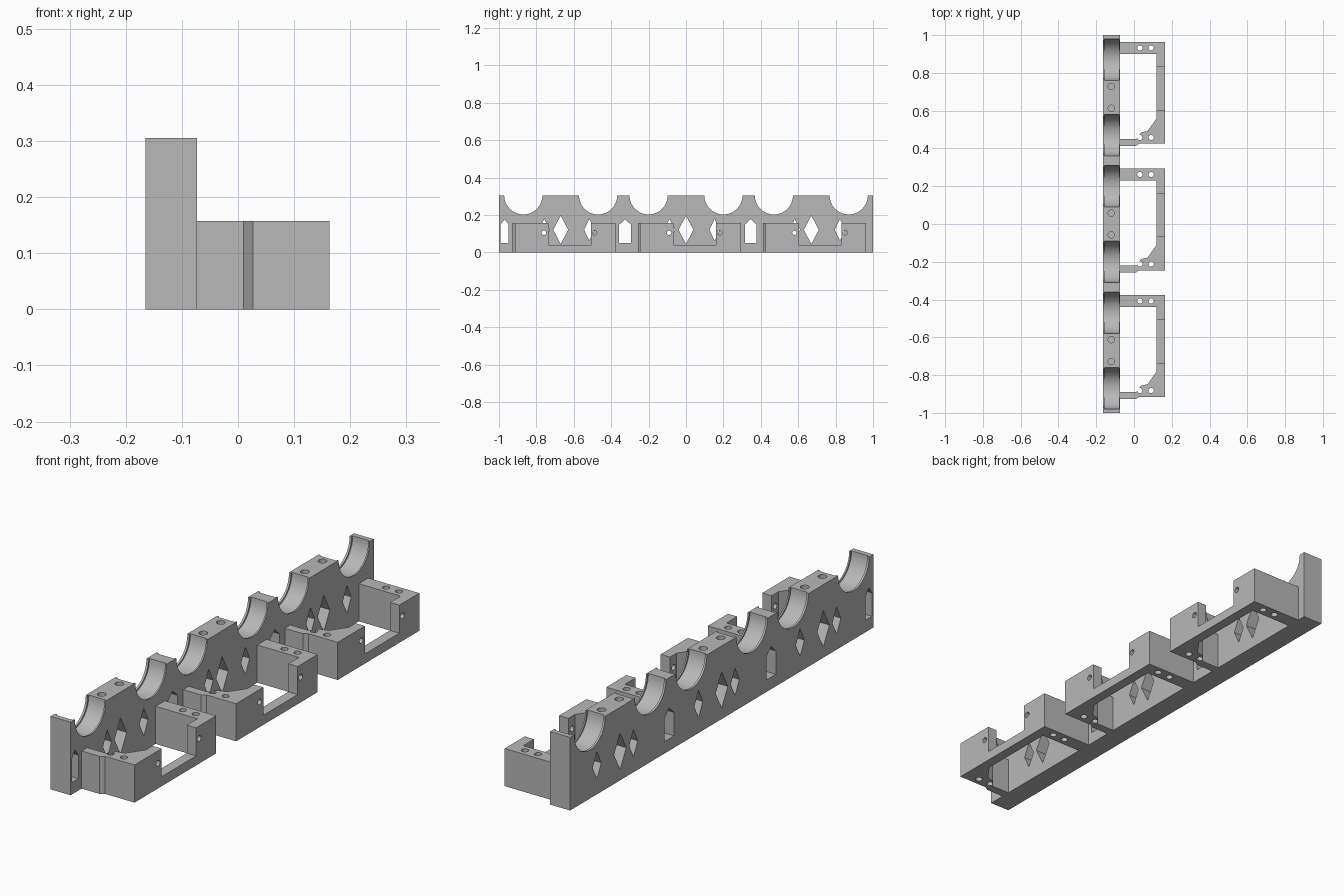
import bpy, bmesh, math
from mathutils import Vector

if "Cube" in bpy.data.objects:
    bpy.data.objects.remove(bpy.data.objects["Cube"], do_unlink=True)

grey = bpy.data.materials.new("plain_grey")
grey.use_nodes = True
grey.diffuse_color = (0.48, 0.48, 0.48, 1)
grey.node_tree.nodes["Principled BSDF"].inputs["Base Color"].default_value = (0.48, 0.48, 0.48, 1)

BAYS = (-0.67, 0, 0.67)
RAIL_L, RAIL_R, RAIL_H = -0.165, -0.073, 0.305
HOLE_X = -0.12
BRACKET_H = 0.157


def prism(bm, outline, axis, start, end):
    """Extrude a 2D outline along x (outline is y,z) or z (outline is x,y)."""
    place = (lambda a, b: (start, a, b)) if axis == "x" else (lambda a, b: (a, b, start))
    face = bm.faces.new([bm.verts.new(place(a, b)) for a, b in outline])
    step = Vector((1, 0, 0)) if axis == "x" else Vector((0, 0, 1))
    new = bmesh.ops.extrude_face_region(bm, geom=[face])["geom"]
    bmesh.ops.translate(bm, vec=step * (end - start),
                        verts=[v for v in new if isinstance(v, bmesh.types.BMVert)])


def circle(a, b, r, n=32):
    return [(a + r * math.cos(2 * math.pi * i / n), b + r * math.sin(2 * math.pi * i / n))
            for i in range(n)]


def box(a0, a1, b0, b1):
    return [(a0, b0), (a1, b0), (a1, b1), (a0, b1)]


def diamond(a, b, w, h):
    return [(a - w, b), (a, b - h), (a + w, b), (a, b + h)]


def slot(a, w):
    return [(a - w, 0.05), (a + w, 0.05), (a + w, 0.148), (a, 0.178), (a - w, 0.148)]


def solid(name, prisms):
    bm = bmesh.new()
    for p in prisms:
        prism(bm, *p)
    bmesh.ops.recalc_face_normals(bm, faces=bm.faces)
    mesh = bpy.data.meshes.new(name)
    bm.to_mesh(mesh)
    bm.free()
    mesh.materials.append(grey)
    obj = bpy.data.objects.new(name, mesh)
    bpy.context.collection.objects.link(obj)
    return obj


def activate(obj):
    bpy.ops.object.select_all(action="DESELECT")
    obj.select_set(True)
    bpy.context.view_layer.objects.active = obj


def cut(obj, prisms):
    cutter = solid("cutter", prisms)
    cutter.hide_render = True
    mod = obj.modifiers.new("cut", "BOOLEAN")
    mod.operation, mod.solver, mod.object = "DIFFERENCE", "EXACT", cutter
    activate(obj)
    bpy.ops.object.modifier_apply(modifier=mod.name)
    bpy.data.objects.remove(cutter, do_unlink=True)


def finish(obj):
    activate(obj)
    bpy.ops.object.shade_smooth_by_angle(angle=math.radians(30))


# Long upright rail
rail = solid("rail", [(box(-1, 1, 0, RAIL_H), "x", RAIL_L, RAIL_R)])
seats = [c + s * 0.2 for c in BAYS for s in (-1, 1)]
through = (RAIL_L - 0.05, RAIL_R + 0.05)

# Round bearing seats: narrow lips first, then the wider groove between them
cut(rail, [(circle(y, RAIL_H, 0.102, 64), "x", *through) for y in seats])
cut(rail, [(circle(y, RAIL_H, 0.109, 64), "x", RAIL_L + 0.009, RAIL_R - 0.006) for y in seats])

# Diamond windows, pointed slots and blind screw holes
windows = [(slot(-0.97, 0.021), "x", *through)]
windows += [(slot(y, 0.031), "x", *through) for y in (-0.326, 0.346)]
holes = []
for c in BAYS:
    for offset, w, h in ((0, 0.04, 0.076), (-0.088, 0.028, 0.058), (0.153, 0.028, 0.058)):
        windows.append((diamond(c + offset, 0.121, w, h), "x", *through))
    for s in (-1, 1):
        holes.append((circle(HOLE_X, c + s * 0.058, 0.017), "z", 0.215, 0.35))
cut(rail, windows)
cut(rail, holes)
finish(rail)

# Three C-shaped brackets
root = RAIL_R - 0.005
for label, c in zip(("front", "middle", "back"), BAYS):
    outline = [(root, 0.293), (root, 0.231), (0.12, 0.231), (0.12, -0.11), (0.072, -0.178),
               (0.037, -0.186), (0.012, -0.22), (root, -0.22), (root, -0.257),
               (0.01, -0.257), (0.027, -0.245), (0.163, -0.245), (0.163, 0.293)]
    bracket = solid(label + "_bracket",
                    [([(x, y + c) for x, y in outline], "z", 0, BRACKET_H)])
    # Opening in the outer wall
    cut(bracket, [(box(c - 0.066, c + 0.161, 0.04, 0.3), "x", 0.08, 0.3)])
    # Vertical screw holes in the arms, then cross holes in the outer wall
    cut(bracket, [(circle(x, c + y, 0.014), "z", -0.1, 0.3)
                  for x in (0.031, 0.091) for y in (0.262, -0.212)])
    cut(bracket, [(circle(c + y, 0.105, 0.012), "x", 0.08, 0.3) for y in (-0.09, 0.181)])
    finish(bracket)
